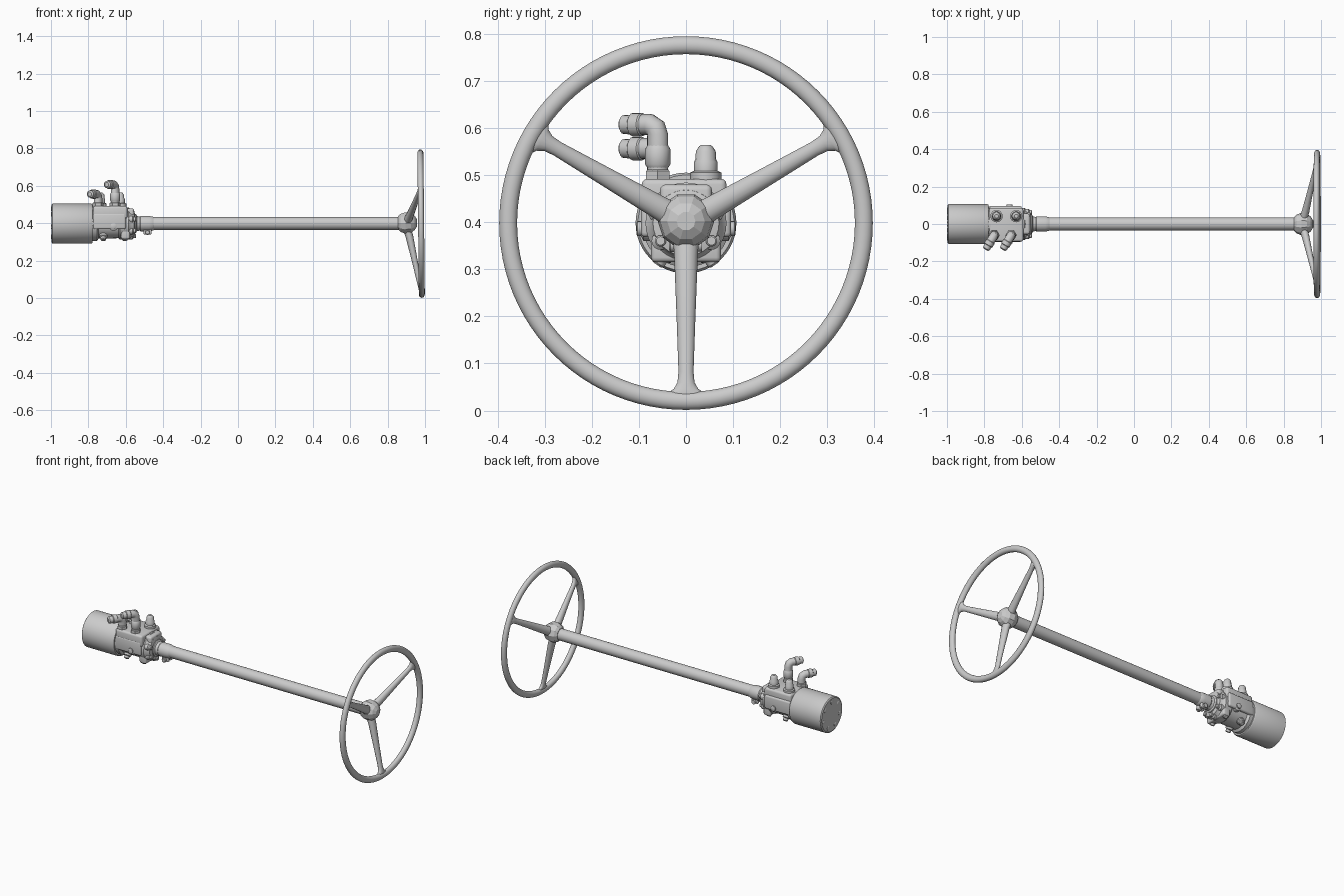
import bpy, bmesh, math
from mathutils import Vector, Matrix

if "Cube" in bpy.data.objects:
    bpy.data.objects.remove(bpy.data.objects["Cube"])

CZ = 0.398  # height of the steering axis


def finish(name, bm, angle=35):
    bmesh.ops.recalc_face_normals(bm, faces=bm.faces)
    me = bpy.data.meshes.new(name)
    bm.to_mesh(me)
    bm.free()
    ob = bpy.data.objects.new(name, me)
    bpy.context.collection.objects.link(ob)
    bpy.ops.object.select_all(action='DESELECT')
    bpy.context.view_layer.objects.active = ob
    ob.select_set(True)
    bpy.ops.object.shade_smooth_by_angle(angle=math.radians(angle))
    return ob


def loft(bm, rings, closed=False):
    loops = [[bm.verts.new(p) for p in r] for r in rings]
    pairs = list(zip(loops, loops[1:]))
    if closed:
        pairs.append((loops[-1], loops[0]))
    for a, b in pairs:
        n = len(a)
        for i in range(n):
            bm.faces.new((a[i], a[(i + 1) % n], b[(i + 1) % n], b[i]))
    if not closed:
        bm.faces.new(loops[0])
        bm.faces.new(loops[-1])


def turned(name, origin, axis, profile, n=32, angle=35):
    """Revolve (distance along axis, radius) pairs around an axis."""
    q = Vector(axis).normalized().to_track_quat('Z', 'Y')
    o = Vector(origin)
    bm = bmesh.new()
    loft(bm, [[o + q @ Vector((r * math.cos(2 * math.pi * i / n),
                               r * math.sin(2 * math.pi * i / n), d))
               for i in range(n)] for d, r in profile])
    return finish(name, bm, angle)


def tube(name, points, r, n=16):
    """Sweep a circle along a short path with mitred joints."""
    pts = [Vector(p) for p in points]
    bm, rings = bmesh.new(), []
    side = (pts[-1] - pts[0]).cross(Vector((0, 0, 1))).normalized()
    for i, p in enumerate(pts):
        t = (pts[min(i + 1, len(pts) - 1)] - pts[max(i - 1, 0)]).normalized()
        up = side.cross(t).normalized()
        rings.append([p + r * (side * math.cos(2 * math.pi * k / n) + up * math.sin(2 * math.pi * k / n))
                      for k in range(n)])
    loft(bm, rings)
    return finish(name, bm)


def block(name, lo, hi, bevel=0.012):
    bm = bmesh.new()
    lo, hi = Vector(lo), Vector(hi)
    bmesh.ops.create_cube(bm, size=1, matrix=Matrix.Translation((lo + hi) / 2) @ Matrix.Diagonal((*(hi - lo), 1)))
    bmesh.ops.bevel(bm, geom=bm.edges[:], offset=bevel, segments=3, profile=0.5, affect='EDGES')
    return finish(name, bm)


def around(x, r, deg):
    """Point at radius r around the steering axis; 0 deg is +y, 90 deg is up."""
    a = math.radians(deg)
    return Vector((x, r * math.cos(a), CZ + r * math.sin(a)))


X = (1, 0, 0)

# Wheel rim, leaning very slightly
bm = bmesh.new()
lean = 0.010
rings = []
for i in range(96):
    a = 2 * math.pi * i / 96
    ring = []
    for k in range(16):
        b = 2 * math.pi * k / 16
        p = around(0, 0.3775 + 0.019 * math.cos(b), math.degrees(a))
        p.x = 0.979 + 0.016 * math.sin(b) - lean * (p.z - CZ)
        ring.append(p)
    rings.append(ring)
loft(bm, rings, closed=True)
finish("wheel_rim", bm)

# Three spokes, flaring into the rim: (radius, x, half width, half thickness)
SPOKE = [(0.025, 0.902, 0.028, 0.024), (0.07, 0.916, 0.025, 0.021), (0.20, 0.943, 0.020, 0.016),
         (0.315, 0.967, 0.016, 0.013), (0.338, 0.972, 0.018, 0.013), (0.352, 0.975, 0.026, 0.013),
         (0.362, 0.977, 0.042, 0.012), (0.372, 0.979, 0.046, 0.009)]
for deg in (30, 150, 270):
    radial = around(0, 1, deg) - Vector((0, 0, CZ))
    tang = Vector((0, -radial.z, radial.y))
    bm = bmesh.new()
    rings = []
    for r, x, w, t in SPOKE:
        c = around(x - lean * r * radial.z, r, deg)
        rings.append([c + tang * w * math.cos(2 * math.pi * k / 16) + Vector(X) * t * math.sin(2 * math.pi * k / 16)
                      for k in range(16)])
    loft(bm, rings)
    finish("wheel_spoke", bm, 50)

# Faceted hub
turned("wheel_hub", (0, 0, CZ + 0.004), X,
       [(0.855, 0.036), (0.868, 0.050), (0.895, 0.060), (0.925, 0.055), (0.945, 0.040), (0.957, 0.020)],
       n=10, angle=12)

# Steering column and coupling
turned("steering_column", (0, 0, CZ + 0.001), X, [(-0.50, 0.0345), (0.87, 0.0345)], n=32)
turned("column_coupling", (0, 0, CZ), X,
       [(-0.57, 0.052), (-0.545, 0.050), (-0.54, 0.041), (-0.525, 0.037), (-0.52, 0.041),
        (-0.475, 0.041), (-0.455, 0.037), (-0.45, 0.034)])
for s in (-1, 1):
    block("clamp_ear", (-0.505, s * 0.014 - 0.009, CZ - 0.058), (-0.462, s * 0.014 + 0.009, CZ - 0.02), 0.005)
turned("clamp_bolt", (-0.484, -0.036, CZ - 0.047), (0, 1, 0),
       [(0, 0.010), (0.003, 0.014), (0.012, 0.014), (0.012, 0.008), (0.06, 0.008), (0.06, 0.013), (0.07, 0.013)], n=12)

# Motor housing with bolted end cover
turned("motor_housing", (0, 0, CZ), X,
       [(-0.997, 0.100), (-0.992, 0.107), (-0.785, 0.107), (-0.777, 0.102)], n=48)
for i in range(7):
    p = around(-1.0, 0.079, 90 + i * 360 / 7)
    turned("cover_bolt", p, X, [(0, 0.010), (0.002, 0.013), (0.015, 0.013)], n=12)

# Valve body: round core, flat port block and cast side lobes
turned("valve_core", (0, 0, CZ), X,
       [(-0.79, 0.094), (-0.755, 0.094), (-0.745, 0.080), (-0.64, 0.078), (-0.63, 0.086),
        (-0.585, 0.086), (-0.575, 0.076), (-0.555, 0.070), (-0.55, 0.050)], n=32)
block("port_block", (-0.775, -0.094, CZ + 0.025), (-0.592, 0.086, CZ + 0.094))
block("nose_block", (-0.61, -0.055, CZ + 0.01), (-0.556, 0.055, CZ + 0.082))
for s in (-1, 1):
    block("side_rib", (-0.775, s * 0.085 - 0.011, CZ - 0.03), (-0.60, s * 0.085 + 0.011, CZ + 0.055), 0.010)
block("lower_flange", (-0.625, -0.074, CZ - 0.083), (-0.578, 0.074, CZ - 0.02), 0.010)

# Axial screws on the nose and short plugs around the underside
for deg in (20, 160, 215, 325, 270):
    turned("nose_screw", around(-0.60, 0.066, deg), X,
           [(0, 0.019), (0.036, 0.019), (0.042, 0.012), (0.052, 0.012), (0.055, 0.009)], n=16)
for x in (-0.72, -0.605):
    for deg in (235, 305):
        c = around(x, 0.05, deg)
        turned("underside_plug", c, c - Vector((x, 0, CZ)),
               [(0, 0.022), (0.038, 0.022), (0.042, 0.015), (0.054, 0.015), (0.058, 0.010)], n=16)
for s in (-1, 1):
    turned("side_plug", (-0.665, s * 0.06, CZ - 0.012), (0, s, 0),
           [(0, 0.026), (0.030, 0.026), (0.035, 0.016), (0.043, 0.016), (0.045, 0.012)], n=16)

# Straight hose fittings
for x in (-0.735, -0.63):
    turned("straight_fitting", (x, 0.042, CZ + 0.085), (0, 0, 1),
           [(0, 0.033), (0.022, 0.033), (0.026, 0.025), (0.045, 0.025), (0.050, 0.022),
            (0.068, 0.021), (0.078, 0.014), (0.081, 0.010)], n=16)

# Elbow hose fittings, one low and one tall
for x, top in ((-0.748, 0.556), (-0.657, 0.607)):
    y, base = -0.060, CZ + 0.09
    turned("elbow_nut", (x, y, base), (0, 0, 1),
           [(0, 0.029), (0.020, 0.029), (0.024, 0.025)], n=6, angle=20)
    if top > 0.58:
        turned("elbow_collar", (x, y, 0.515), (0, 0, 1),
               [(0, 0.022), (0.008, 0.027), (0.04, 0.027), (0.048, 0.022)], n=16)
    tube("elbow_pipe", [(x, y, base), (x, y, top - 0.022), (x - 0.002, y - 0.004, top - 0.008),
                        (x - 0.009, y - 0.016, top), (x - 0.022, y - 0.037, top)], 0.0225)
    turned("elbow_end", (x - 0.018, y - 0.031, top), (-0.5, -0.86, 0),
           [(0, 0.0225), (0.003, 0.025), (0.025, 0.025), (0.028, 0.021), (0.048, 0.020), (0.054, 0.012)], n=16)
